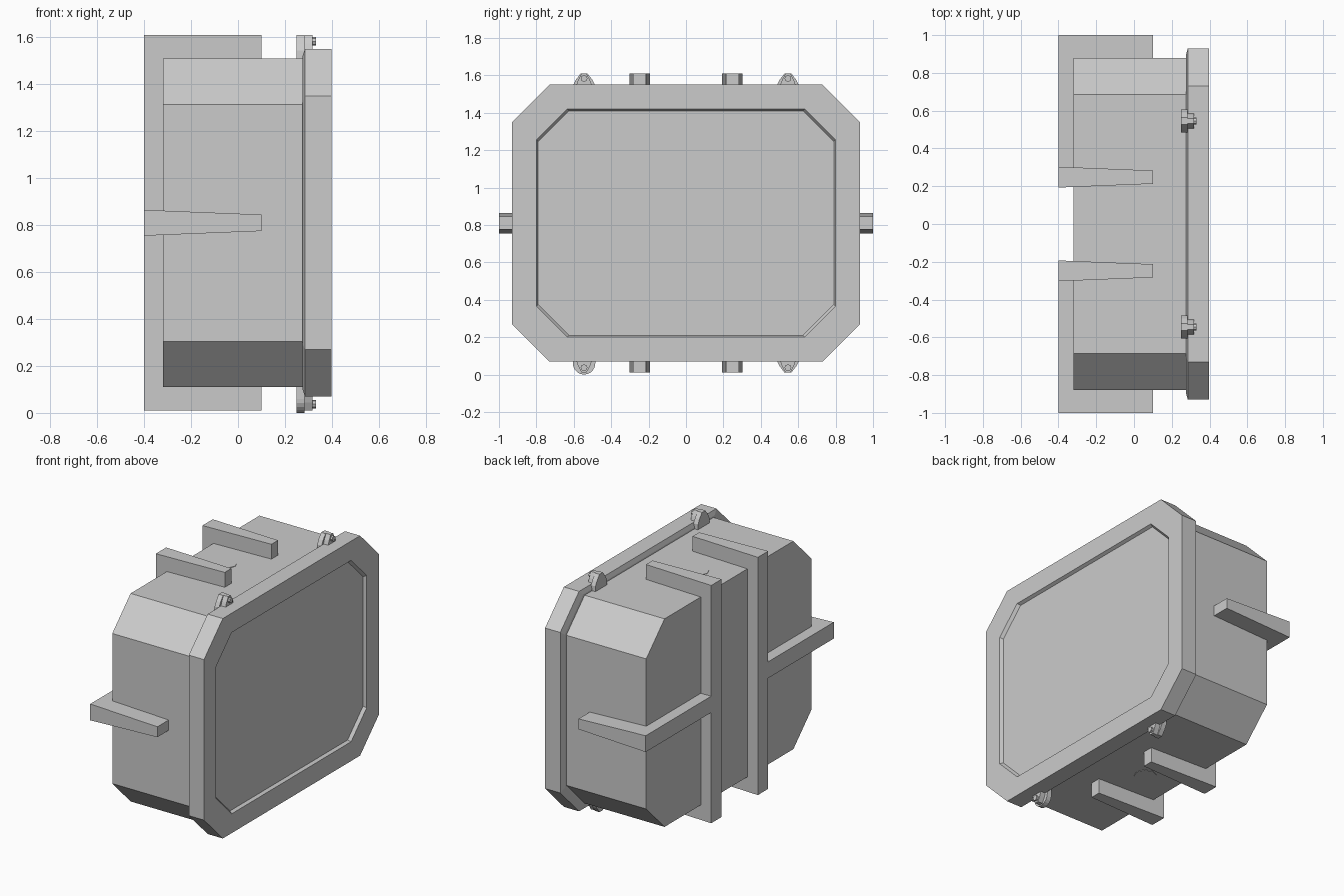
import bpy, bmesh, math
from mathutils import Matrix

if "Cube" in bpy.data.objects:
    bpy.data.objects.remove(bpy.data.objects["Cube"])

CZ = 0.81  # height of the case's centre line


def finish(name, bm):
    bmesh.ops.recalc_face_normals(bm, faces=bm.faces)
    me = bpy.data.meshes.new(name)
    bm.to_mesh(me)
    bm.free()
    ob = bpy.data.objects.new(name, me)
    bpy.context.collection.objects.link(ob)
    return ob


def loft(name, rings):
    """Skin equal-length rings of points and cap both ends."""
    bm = bmesh.new()
    vs = [[bm.verts.new(p) for p in r] for r in rings]
    n = len(vs[0])
    for a, b in zip(vs, vs[1:]):
        for i in range(n):
            j = (i + 1) % n
            bm.faces.new((a[i], a[j], b[j], b[i]))
    bm.faces.new(vs[0])
    bm.faces.new(vs[-1])
    return finish(name, bm)


def octagon(x, hy, hz, c):
    """Rectangle with chamfered corners in the YZ plane."""
    pts = [(hy, hz - c), (hy - c, hz), (c - hy, hz), (-hy, hz - c),
           (-hy, c - hz), (c - hy, -hz), (hy - c, -hz), (hy, c - hz)]
    return [(x, y, z + CZ) for y, z in pts]


def rib(name, profile, place):
    """Extruded profile whose thickness narrows toward the front."""
    def half(x):
        return 0.055 - 0.02 * (x + 0.40) / 0.50
    return loft(name, [[place(x, h, s * half(x)) for x, h in profile] for s in (-1, 1)])


def cylinder(name, loc, r, depth, sides, axis):
    bm = bmesh.new()
    m = Matrix.Translation(loc)
    if axis == 'X':
        m = m @ Matrix.Rotation(math.pi / 2, 4, 'Y')
    bmesh.ops.create_cone(bm, cap_ends=True, segments=sides, radius1=r, radius2=r,
                          depth=depth, matrix=m)
    return finish(name, bm)


# Case body
loft("case_body", [octagon(-0.32, 0.88, 0.70, 0.195), octagon(0.28, 0.88, 0.70, 0.195)])

# Lid with a bevelled back edge and a shallow recessed front panel
loft("lid", [octagon(0.275, 0.895, 0.71, 0.195), octagon(0.285, 0.93, 0.74, 0.20),
             octagon(0.398, 0.93, 0.74, 0.20), octagon(0.398, 0.80, 0.61, 0.165),
             octagon(0.378, 0.79, 0.60, 0.165)])

# Vertical ribs wrapping top, back and bottom; side ribs meeting them at the back
wrap = [(0.10, 0.80), (-0.40, 0.80), (-0.40, -0.80), (0.10, -0.80),
        (0.10, -0.68), (-0.31, -0.68), (-0.31, 0.68), (0.10, 0.68)]
corner = [(0.10, 1.0), (-0.40, 1.0), (-0.40, 0.26), (-0.31, 0.26), (-0.31, 0.86), (0.10, 0.86)]
for s, side in ((-1, "front"), (1, "back")):
    rib(f"wrap_rib_{side}", wrap, lambda x, h, t: (x, s * 0.248 + t, CZ + h))
    rib(f"side_rib_{side}", corner, lambda x, h, t: (x, s * h, CZ + t))

# Lid lugs with stepped boss and bolt; heights measured from the centre line
angular = [(-0.062, 0.69), (-0.06, 0.735), (-0.045, 0.765), (-0.018, 0.80),
           (0.018, 0.80), (0.045, 0.765), (0.06, 0.735), (0.062, 0.69)]
rounded = [(-0.062, 0.69)] + [(-0.06 * math.cos(math.pi * i / 10),
                               0.75 + 0.06 * math.sin(math.pi * i / 10))
                              for i in range(11)] + [(0.062, 0.69)]
for up in (1, -1):
    for s in (-1, 1):
        tag = ("top" if up > 0 else "bottom") + ("_front" if s < 0 else "_back")
        prof = rounded if (up < 0 and s < 0) else angular
        y = s * 0.545
        zc = CZ + up * 0.773
        loft(f"lug_{tag}", [[(x, y + dy, CZ + up * h) for dy, h in prof]
                            for x in (0.25, 0.283)])
        # narrower boss in front of the lug
        loft(f"lug_boss_{tag}", [[(x, y + dy * 0.7, CZ + up * h) for dy, h in angular]
                                 for x in (0.28, 0.318)])
        cylinder(f"bolt_{tag}", (0.322, y, zc), 0.018, 0.02, 8, 'X')

# Flat plugs on the top and bottom
for up, tag in ((1, "top"), (-1, "bottom")):
    cylinder(f"plug_{tag}", (-0.09, 0, CZ + up * 0.695), 0.07, 0.016, 8, 'Z')
